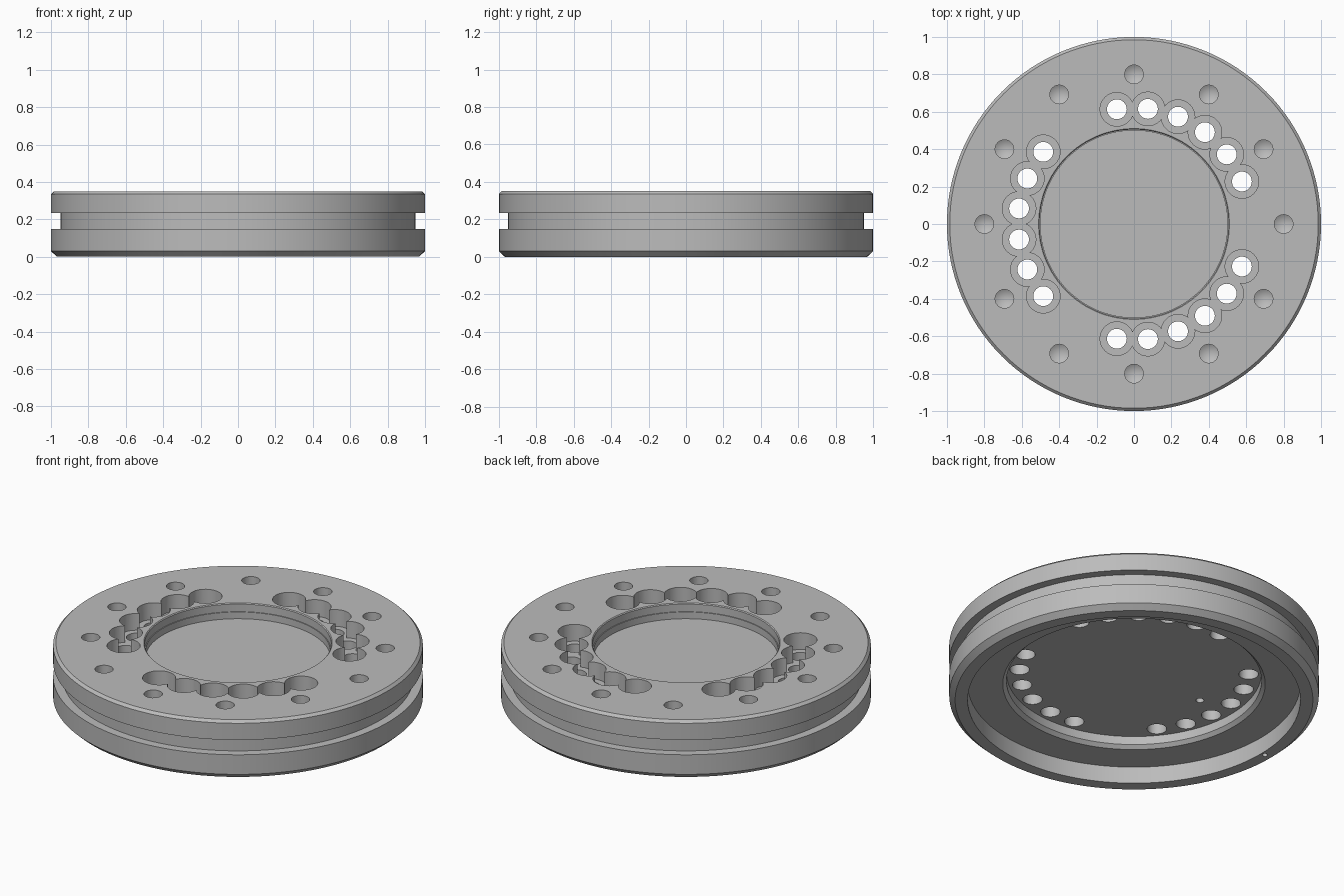
import bpy, bmesh, math
from mathutils import Matrix, Vector

cube = bpy.data.objects.get("Cube")
if cube:
    bpy.data.objects.remove(cube)

grey = bpy.data.materials.new("machined grey")
grey.use_nodes = True
colour = (0.5, 0.5, 0.5, 1)
grey.diffuse_color = colour
grey.node_tree.nodes["Principled BSDF"].inputs["Base Color"].default_value = colour


def lathe(bm, profile, steps, x=0, y=0):
    """Spin an (r, z) profile about the vertical axis through x, y."""
    verts = [bm.verts.new((x + r, y, z)) for r, z in profile]
    edges = [bm.edges.new(pair) for pair in zip(verts, verts[1:])]
    bmesh.ops.spin(bm, geom=verts + edges, cent=(x, y, 0), axis=(0, 0, 1),
                   angle=math.tau, steps=steps, use_merge=True)


def finish(name, bm):
    bmesh.ops.remove_doubles(bm, verts=bm.verts, dist=0.0005)
    bmesh.ops.recalc_face_normals(bm, faces=bm.faces)
    mesh = bpy.data.meshes.new(name)
    bm.to_mesh(mesh)
    bm.free()
    mesh.materials.append(grey)
    obj = bpy.data.objects.new(name, mesh)
    bpy.context.collection.objects.link(obj)
    return obj


# Flanged disc: recessed top, belt groove, two-step hollow underside
bm = bmesh.new()
lathe(bm, [(0, .26), (.5, .26), (.5, .3), (.505, .3), (.505, .345), (.51, .35),
           (.985, .35), (1, .335), (1, .235), (.95, .235), (.95, .147),
           (1, .147), (1, .03), (.968, 0), (.9, 0), (.9, .1),
           (.71, .1), (.69, .12), (.69, .17), (0, .17)], 128)
disc = finish("flanged_disc", bm)

# Cutter profiles
stepped_hole = [(0, .14), (.053, .14), (.053, .25), (.09, .25), (.09, .4), (0, .4)]
drilled_hole = [(0, .2), (.05, .23), (.05, .4), (0, .4)]
pin_hole = [(0, .1), (.022, .1), (.022, .22), (0, .22)]
index_mark = [(0, -.05), (.015, -.05), (.015, .02), (0, .02)]


def ring_point(radius, degrees):
    a = math.radians(degrees)
    return radius * math.cos(a), radius * math.sin(a)


# Alternate holes go in separate cutters, as neighbouring counterbores overlap
cutters = []
for parity in range(2):
    bm = bmesh.new()
    for group in (60, 180, 300):
        for i in range(parity, 6, 2):
            lathe(bm, stepped_hole, 32, *ring_point(.62, group + (i - 2.5) * 15.4))
    if parity == 0:
        for i in range(12):
            lathe(bm, drilled_hole, 24, *ring_point(.8, i * 30))
        lathe(bm, pin_hole, 16, -.465, 0)
        lathe(bm, index_mark, 12, -.925, 0)
    cutters.append(finish("hole_cutter", bm))

for cutter in cutters:
    cutter.hide_render = True
    mod = disc.modifiers.new("holes", 'BOOLEAN')
    mod.operation = 'DIFFERENCE'
    mod.solver = 'EXACT'
    mod.object = cutter

# Bake the holes and discard the cutters
bpy.context.view_layer.update()
graph = bpy.context.evaluated_depsgraph_get()
baked = bpy.data.meshes.new_from_object(disc.evaluated_get(graph))
disc.modifiers.clear()
disc.data = baked
for cutter in cutters:
    bpy.data.objects.remove(cutter)

bpy.ops.object.select_all(action='DESELECT')
disc.select_set(True)
bpy.context.view_layer.objects.active = disc
bpy.ops.object.shade_smooth_by_angle(angle=math.radians(25))
